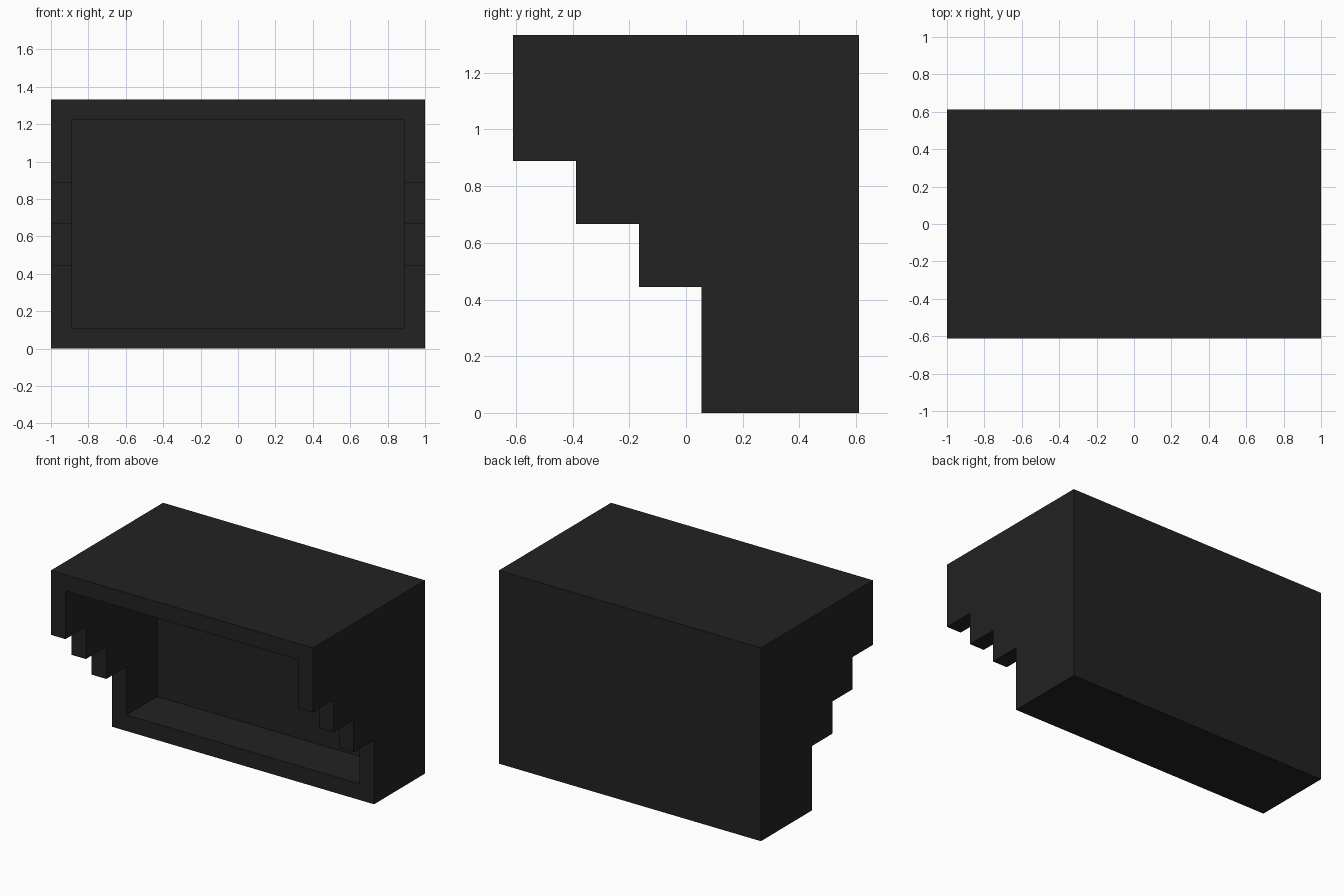
import bpy
import bmesh

default = bpy.data.objects.get("Cube")
if default:
    bpy.data.objects.remove(default, do_unlink=True)

U = 1 / 9  # module: the body is 18 wide, 11 deep and 12 high
WIDTH, DEPTH, HEIGHT = 18, 11, 12
WALL, BACK = 1, 2

mat = bpy.data.materials.new("charcoal")
mat.use_nodes = True
colour = (0.016, 0.016, 0.016, 1)
mat.diffuse_color = colour
mat.node_tree.nodes["Principled BSDF"].inputs["Base Color"].default_value = colour


def extruded(name, profile, half_width):
    """Extrude a (y, z) profile across x, symmetric about the centre."""
    bm = bmesh.new()
    verts = [bm.verts.new((-half_width * U, (y - DEPTH / 2) * U, z * U))
             for y, z in profile]
    face = bm.faces.new(verts)
    new = bmesh.ops.extrude_face_region(bm, geom=[face])["geom"]
    bmesh.ops.translate(bm, vec=(2 * half_width * U, 0, 0),
                        verts=[v for v in new if isinstance(v, bmesh.types.BMVert)])
    bmesh.ops.recalc_face_normals(bm, faces=bm.faces)
    mesh = bpy.data.meshes.new(name)
    bm.to_mesh(mesh)
    bm.free()
    mesh.materials.append(mat)
    obj = bpy.data.objects.new(name, mesh)
    bpy.context.collection.objects.link(obj)
    return obj


# Stepped body: three equal steps climb towards the overhanging front
profile = [(DEPTH, 0), (DEPTH, HEIGHT), (0, HEIGHT)]
for step in range(4):
    y, z = 2 * step, 8 - 2 * step
    profile += [(y, z), (y + 2, z)] if step < 3 else [(y, 0)]
body = extruded("stepped_cabinet", profile, WIDTH / 2)

# Cavity open to the front, leaving thin walls and a thicker back
inner = DEPTH - BACK
cutter = extruded("cavity_cutter",
                  [(-1, WALL), (inner, WALL), (inner, HEIGHT - WALL), (-1, HEIGHT - WALL)],
                  WIDTH / 2 - WALL)
cutter.hide_render = True

cut = body.modifiers.new("cavity", 'BOOLEAN')
cut.operation = 'DIFFERENCE'
cut.solver = 'EXACT'
cut.object = cutter

# Apply the cut and discard the helper
bpy.context.view_layer.objects.active = body
body.select_set(True)
bpy.ops.object.modifier_apply(modifier=cut.name)
bpy.data.objects.remove(cutter, do_unlink=True)
